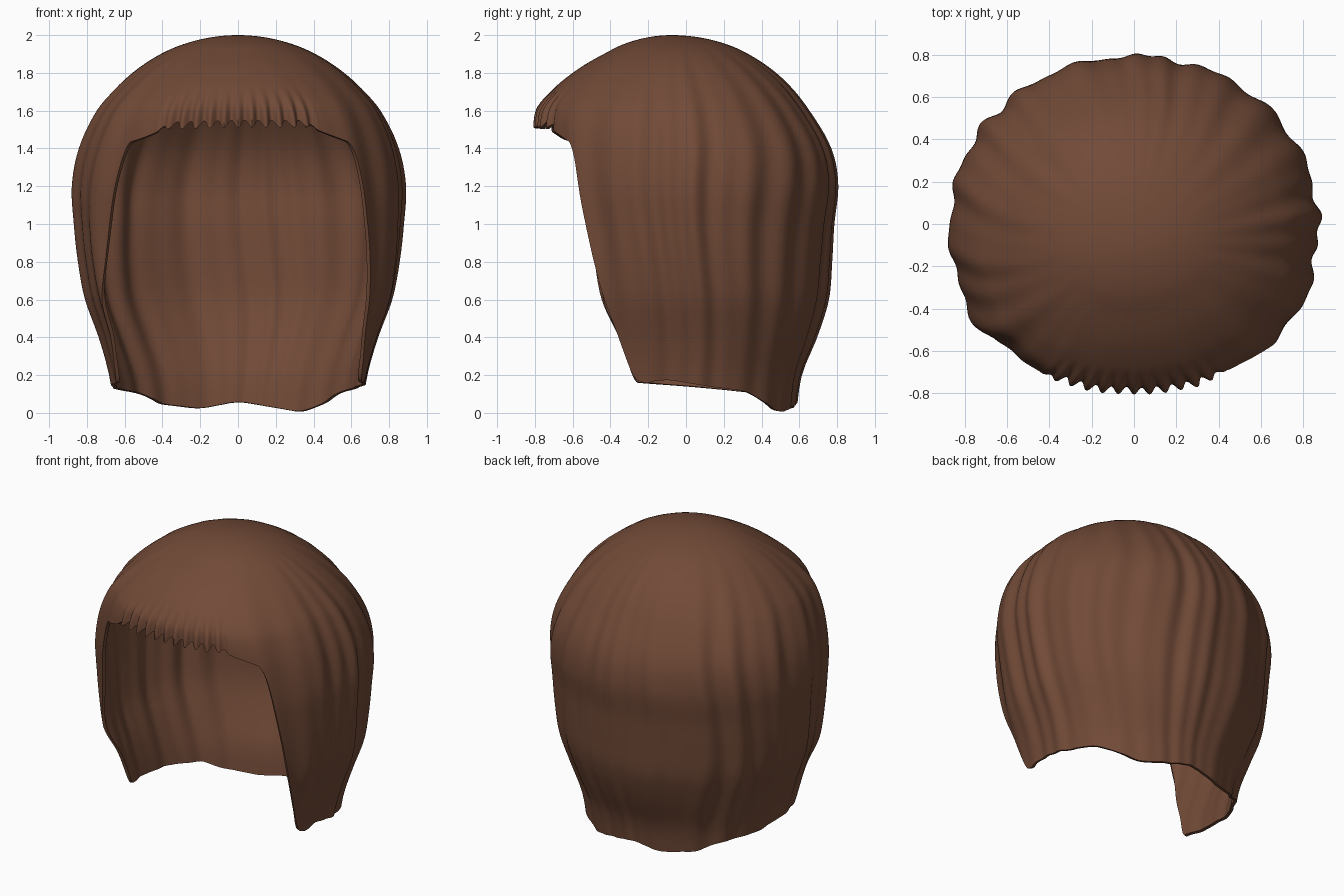
import bpy, bmesh
from math import sin, cos, pi, radians, degrees, sqrt

cube = bpy.data.objects.get("Cube")
if cube:
    bpy.data.objects.remove(cube)

COLUMNS, ROWS = 600, 56

# Height, half width, back depth and front depth of the hair cap
PROFILE = [
    (2.0, 0, 0, 0), (1.95, .295, .295, .26), (1.9, .41, .405, .36),
    (1.8, .56, .545, .53), (1.7, .665, .63, .66), (1.6, .745, .685, .745),
    (1.4, .835, .765, .78), (1.2, .87, .795, .78), (1.0, .86, .775, .78),
    (.8, .84, .765, .78), (.6, .805, .75, .78), (.4, .735, .69, .78),
    (.2, .68, .61, .78), (0, .65, .58, .78),
]

# Angle from the front (towards +x) and height of the lower edge
HEM = [
    (0, 1.53), (28, 1.53), (33, 1.49), (39, 1.46), (45, 1.43), (48, 1.3),
    (50, 1.15), (53, .95), (58, .6), (63, .35), (67, .18), (72, .155),
    (80, .18), (100, .14), (122, .11), (128, .07), (145, 0), (180, .06),
    (200, .02), (225, .05), (232, .1), (270, .14), (293, .16), (297, .36),
    (302, .6), (307, 1), (311, 1.25), (315, 1.43), (321, 1.45),
    (327, 1.48), (332, 1.52), (360, 1.53),
]


def hem_height(degree):
    for (a, za), (b, zb) in zip(HEM, HEM[1:]):
        if degree <= b:
            return za + (zb - za) * (degree - a) / (b - a)


def soft_hem(degree):
    """Lower edge with its corners rounded by averaging nearby heights."""
    reach = 5 if 75 < degree < 285 else 1.5
    return sum(hem_height((degree + reach * s / 4) % 360) for s in range(-4, 5)) / 9


KEYS = [sqrt(2 - row[0]) for row in PROFILE]


def section(z):
    """Smoothly interpolated half width, back and front depth at a height."""
    u = sqrt(max(0, 2 - z))
    i = 0
    while i < len(KEYS) - 2 and u > KEYS[i + 1]:
        i += 1
    gap = KEYS[i + 1] - KEYS[i]
    f = (u - KEYS[i]) / gap

    def slope(j, c):
        lo, hi = max(j - 1, 0), min(j + 1, len(KEYS) - 1)
        return (PROFILE[hi][c] - PROFILE[lo][c]) / (KEYS[hi] - KEYS[lo])

    result = []
    for c in (1, 2, 3):
        p, q = PROFILE[i][c], PROFILE[i + 1][c]
        m, n = slope(i, c) * gap, slope(i + 1, c) * gap
        result.append(p + f * m + f * f * (3 * (q - p) - 2 * m - n)
                      + f ** 3 * (2 * (p - q) + m + n))
    return result


def fringe_mask(a):
    """One across the fringe, fading to zero at its two ends."""
    off = abs(degrees(a) if a < pi else degrees(a) - 360)
    return max(0, min(1, (33 - off) / 7))


def ramp(x):
    x = max(0, min(1, x))
    return x * x * (3 - 2 * x)


def hair_point(a, z):
    width, back, front = section(z)
    sx, cy = sin(a), -cos(a)
    # Round at the back and crown, squarer towards the front
    depth, n = (back, 2.03) if cy > 0 else (front, 2 + .3 * ramp((2 - z) / .6))
    r = ((abs(sx) / width) ** n + (abs(cy) / depth) ** n) ** (-1 / n)
    # Broad wavy locks, growing away from the crown
    sway = .7 * sin(4 * z + 2 * a)
    locks = .009 * sin(17 * a + sin(3 * a) + sway)
    locks += .005 * (1 + .6 * sin(5 * a)) * sin(31 * a + 1.5 * sin(4 * a) + 2 * sway)
    mask = fringe_mask(a)
    r += locks * (r / .8) ** 3 * (1 - .8 * mask)
    # Fine comb ridges near the fringe edge
    r += .017 * cos(66 * a) * mask * ramp((1.74 - z) / .2)
    return (r * sx, r * cy - .075 * ramp((z - 1.3) / .6), z)


# Hair shell, swept from the crown down to the lower edge
bm = bmesh.new()
crown = bm.verts.new((0, -.075, 2))
columns = []
for i in range(COLUMNS):
    a = 2 * pi * i / COLUMNS
    low = soft_hem(degrees(a)) - .02 * cos(66 * a) * fringe_mask(a)
    columns.append([bm.verts.new(hair_point(a, 2 - (2 - low) * (k / ROWS) ** 2))
                    for k in range(1, ROWS + 1)])
for i, left in enumerate(columns):
    right = columns[(i + 1) % COLUMNS]
    bm.faces.new((crown, left[0], right[0]))
    for k in range(ROWS - 1):
        bm.faces.new((left[k], left[k + 1], right[k + 1], right[k]))
bmesh.ops.recalc_face_normals(bm, faces=bm.faces)
bm.faces.ensure_lookup_table()
if bm.faces[0].normal.z < 0:
    bmesh.ops.reverse_faces(bm, faces=bm.faces)
mesh = bpy.data.meshes.new("hair")
bm.to_mesh(mesh)
bm.free()
hair = bpy.data.objects.new("hair", mesh)
bpy.context.collection.objects.link(hair)

# Brown hair colour
brown = bpy.data.materials.new("hair_brown")
brown.use_nodes = True
brown.diffuse_color = (.165, .068, .038, 1)
brown.node_tree.nodes["Principled BSDF"].inputs["Base Color"].default_value = brown.diffuse_color
mesh.materials.append(brown)

# Thickness of the shell
shell = hair.modifiers.new("thickness", "SOLIDIFY")
shell.thickness = .02
shell.offset = -1

bpy.ops.object.select_all(action="DESELECT")
hair.select_set(True)
bpy.context.view_layer.objects.active = hair
bpy.ops.object.modifier_apply(modifier=shell.name)
bpy.ops.object.shade_smooth_by_angle(angle=radians(50))
